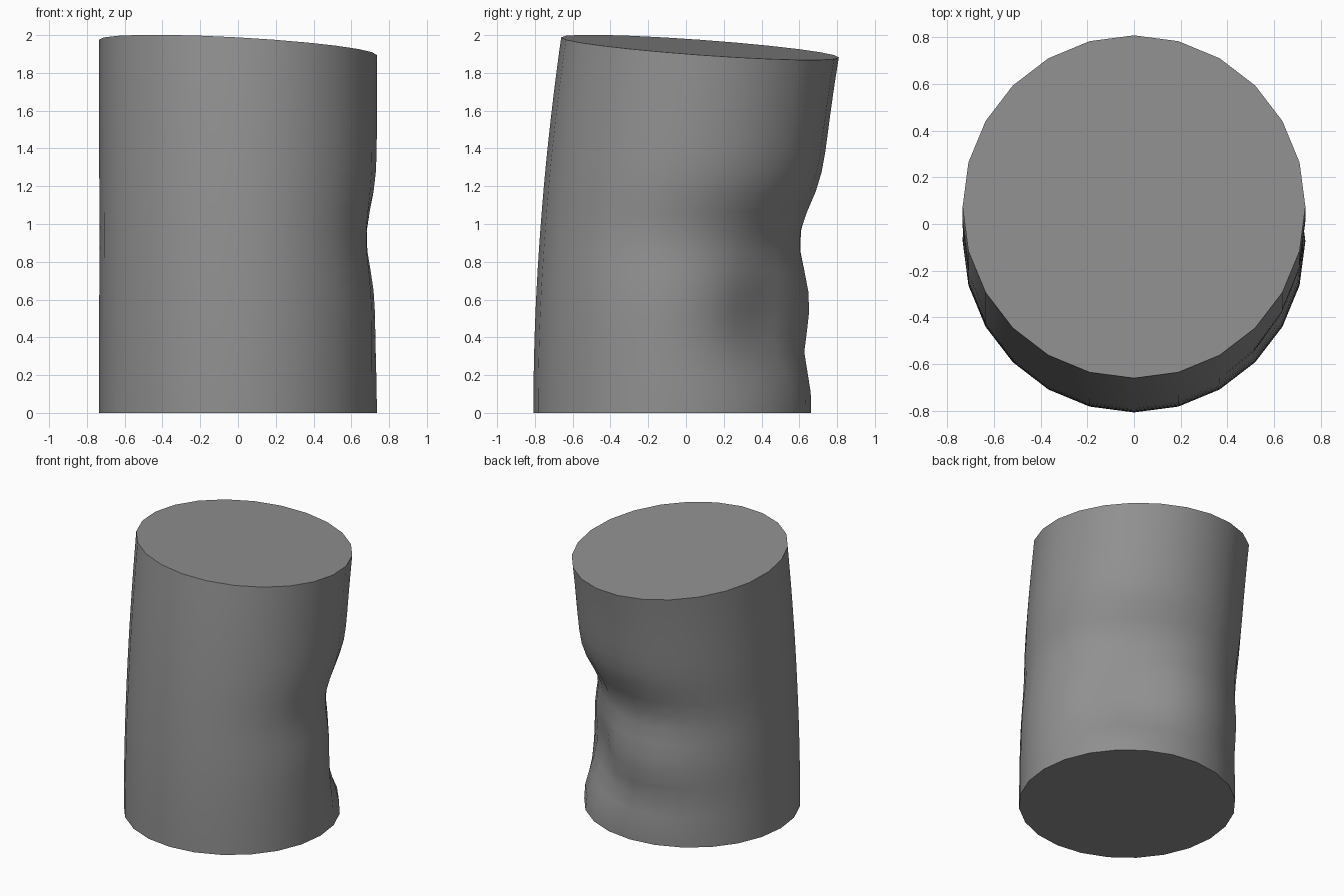
import bpy, bmesh
from math import sin, cos, exp, radians

if "Cube" in bpy.data.objects:
    bpy.data.objects.remove(bpy.data.objects["Cube"])

SIDES, ROWS, R = 24, 18, 0.735

# Dents: azimuth, azimuth spread, height, height spread, depth
DENTS = [(57, 44, 0.93, 0.16, 0.125),
         (48, 20, 0.50, 0.20, 0.14),
         (85, 30, 0.32, 0.09, 0.03)]


def dent_depth(az, z):
    az = (az + 130) % 360 - 130
    d = sum(depth * exp(-0.5 * ((az - a) / sa) ** 2 - 0.5 * ((z - h) / sh) ** 2)
            for a, sa, h, sh, depth in DENTS)
    return d * min(1, z / 0.2)


# Leaning tube with a slanted top and a crumpled back right side
bm = bmesh.new()
rings = []
for r in range(ROWS + 1):
    t = r / ROWS
    ring = []
    for s in range(SIDES):
        az = s * 360 / SIDES
        c, n = cos(radians(az)), sin(radians(az))
        z = t * (1.935 + t * t * R * (-0.055 * c - 0.072 * n))
        rad = R - dent_depth(az, z)
        ring.append(bm.verts.new((rad * c, -0.073 + 0.147 * t * t + rad * n, z)))
    rings.append(ring)

for lo, hi in zip(rings, rings[1:]):
    for s in range(SIDES):
        k = (s + 1) % SIDES
        bm.faces.new((lo[s], lo[k], hi[k], hi[s]))

# Flat end caps
bm.faces.new(rings[0][::-1])
bm.faces.new(rings[-1])

mesh = bpy.data.meshes.new("dented_can")
bm.to_mesh(mesh)
bm.free()
can = bpy.data.objects.new("dented_can", mesh)
bpy.context.collection.objects.link(can)

# Dark grey metal
mat = bpy.data.materials.new("dark_grey")
mat.diffuse_color = (0.28, 0.28, 0.28, 1)
mat.use_nodes = True
mat.node_tree.nodes["Principled BSDF"].inputs["Base Color"].default_value = mat.diffuse_color
mesh.materials.append(mat)

bpy.context.view_layer.objects.active = can
can.select_set(True)
bpy.ops.object.shade_smooth_by_angle(angle=radians(40))
